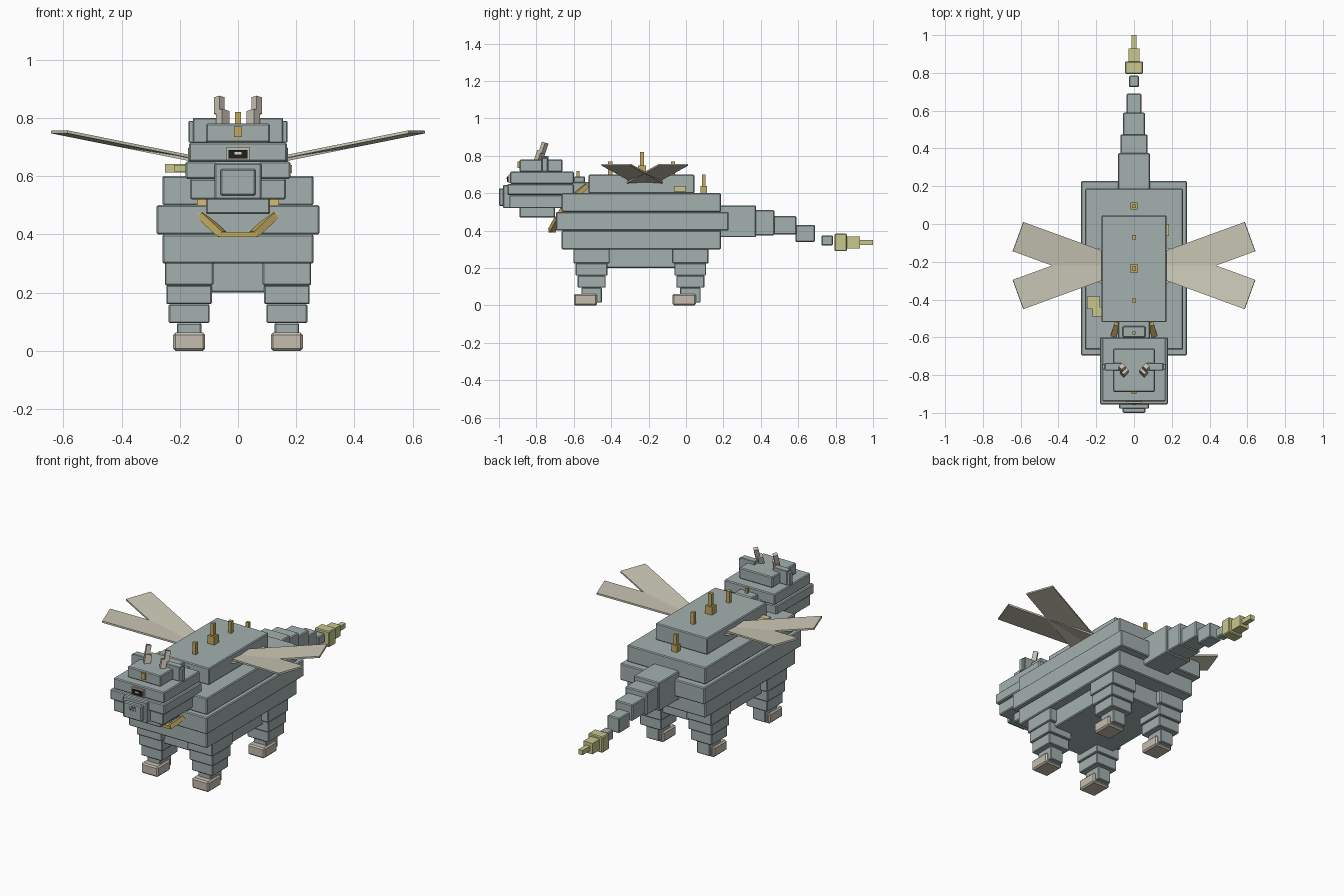
import bpy
from math import atan2, hypot, radians, cos, sin
from mathutils import Vector, Matrix

default_cube = bpy.data.objects.get("Cube")
if default_cube:
    bpy.data.objects.remove(default_cube)


def make_material(name, red, green, blue):
    material = bpy.data.materials.new(name)
    material.use_nodes = True
    colour = (red, green, blue, 1)
    material.diffuse_color = colour
    shader = material.node_tree.nodes["Principled BSDF"]
    shader.inputs["Base Color"].default_value = colour
    shader.inputs["Roughness"].default_value = .8
    return material


grey = make_material("grey_hide", .37, .44, .43)
beige = make_material("beige_horn", .56, .51, .43)
cream = make_material("cream_wing", .6, .58, .47)
pale_yellow = make_material("pale_yellow", .58, .57, .27)
gold = make_material("gold", .55, .41, .12)
black = make_material("black", .012, .014, .015)
ivory = make_material("ivory", .75, .7, .5)


def block(name, centre, size, material, bevel=0, turn=None):
    """One box, scaled, optionally turned and bevelled."""
    bpy.ops.mesh.primitive_cube_add(size=1)
    part = bpy.context.object
    part.name = name
    transform = Matrix.Translation(centre)
    if turn is not None:
        transform = transform @ turn.to_4x4()
    part.data.transform(transform @ Matrix.Diagonal((*size, 1)))
    part.data.materials.append(material)
    if bevel:
        modifier = part.modifiers.new("edge_bevel", "BEVEL")
        modifier.width = bevel
        modifier.segments = 1
    return part


def box(name, x, y, z, material, bevel=0):
    """Box from its low and high limits on each axis."""
    limits = (x, y, z)
    block(name, [(low + high) / 2 for low, high in limits],
          [high - low for low, high in limits], material, bevel)


def slab(name, half_width, y, z, material=grey, bevel=.005):
    """Box centred across the model."""
    box(name, (-half_width, half_width), y, z, material, bevel)


def strip(name, start, end, width, thickness, material):
    """Flat bar between two points, its width lying level."""
    start, end = Vector(start), Vector(end)
    along = (end - start).normalized()
    across = Vector((0, 0, 1)).cross(along).normalized()
    normal = along.cross(across)
    turn = Matrix((along, across, normal)).transposed()
    block(name, (start + end) / 2, ((end - start).length, width, thickness),
          material, turn=turn)


# Stepped body
front, rear = -.665, .187
slab("belly", .207, (-.57, .09), (.2, .31))
slab("lower_body", .26, (front, rear), (.3, .4))
slab("middle_body", .28, (front - .03, rear + .04), (.4, .5))
slab("upper_body", .26, (front, rear), (.5, .6))
slab("back_slab", .172, (-.52, .045), (.6, .7))

# Neck
slab("neck", .085, (-.61, -.51), (.54, .66))
slab("neck_ridge", .06, (-.6, -.54), (.65, .69))

# Stepped head
slab("jaw", .11, (-.89, -.7), (.47, .53))
slab("lower_head", .165, (-.945, -.61), (.52, .59))
slab("cheek_slab", .18, (-.955, -.6), (.59, .65))
slab("brow_slab", .168, (-.94, -.6), (.65, .715))
slab("crown", .11, (-.89, -.66), (.715, .78))
slab("snout", .08, (-.978, -.93), (.52, .645))
slab("snout_tip", .06, (-1, -.96), (.533, .625))
slab("nose", .02, (-1, -.99), (.583, .611), black, 0)

# Face ornament
slab("eye_frame", .04, (-.95, -.93), (.655, .7), beige, 0)
slab("eye", .032, (-.956, -.94), (.66, .69), black, 0)
slab("eye_glint", .012, (-.959, -.95), (.675, .683), ivory, 0)
slab("forehead_gem", .014, (-.9, -.88), (.735, .77), gold, 0)

# Tail segments: half width, y limits, z limits
for number, (half_width, y, z) in enumerate((
        (.085, (.18, .375), (.365, .535)),
        (.072, (.35, .473), (.375, .51)),
        (.057, (.46, .59), (.38, .477)),
        (.04, (.585, .69), (.34, .43)),
        (.027, (.725, .785), (.32, .375)))):
    slab(f"tail_segment_{number}", half_width, y, z)
slab("tail_club", .048, (.795, .86), (.29, .385), pale_yellow)
slab("tail_club_step", .03, (.86, .93), (.305, .37), pale_yellow, 0)
slab("tail_tip", .014, (.93, 1), (.322, .35), pale_yellow, 0)

# Spines along the back
for number, y in enumerate((-.405, -.07)):
    slab(f"back_spine_{number}", .011, (y - .011, y + .011), (.7, .77), gold, 0)
for name, y, z, height in (("tall", -.235, .7, .12), ("rear", .095, .6, .1)):
    base = height / 5.5
    slab(f"{name}_spine_base", base, (y - base, y + base),
         (z, z + height / 2.5), gold, 0)
    slab(f"{name}_spine", base / 2, (y - base / 2, y + base / 2),
         (z, z + height), gold, 0)
slab("neck_spine", .008, (-.585, -.569), (.68, .72), gold, 0)

# Legs: three steps, shin and hoof
for x, x_name in ((-.168, "right"), (.168, "left")):
    for y, y_name in ((-.505, "front"), (.023, "rear")):
        leg = f"{y_name}_{x_name}"
        for name, half_x, half_y, z in (
                ("thigh", .083, .097, (.225, .305)),
                ("knee", .078, .085, (.16, .225)),
                ("calf", .07, .075, (.095, .16)),
                ("shin", .042, .055, (.015, .095))):
            box(f"{leg}_{name}", (x - half_x, x + half_x),
                (y - half_y, y + half_y), z, grey, .004)
        box(f"{leg}_hoof", (x - .055, x + .055), (y - .095, y + .03),
            (0, .062), beige, .008)

# Paired parts
for side, side_name in ((-1, "right"), (1, "left")):
    # Forked wings, rising outwards
    for lean, blade_name in ((-1, "front"), (1, "rear")):
        angle = radians(20)
        root = Vector((side * .13, -.22 - lean * .023, .655))
        reach = .515
        tip = root + Vector((side * reach * cos(angle),
                             lean * reach * sin(angle), .097))
        strip(f"{side_name}_{blade_name}_wing", root, tip, .165, .01, cream)

    # Ears
    inner, outer = sorted((side * .06, side * .155))
    box(f"{side_name}_ear", (inner, outer), (-.775, -.735), (.715, .8), grey, .003)
    inner, outer = sorted((side * .145, side * .17))
    box(f"{side_name}_ear_tip", (inner, outer), (-.77, -.74), (.715, .79), grey, .003)

    # Horns in two leaning pieces
    twist = Matrix.Rotation(side * radians(45), 3, "Z")
    lean_back = Matrix.Rotation(radians(-18), 3, "X")
    block(f"{side_name}_horn_base", (side * .052, -.782, .798),
          (.03, .036, .055), beige, turn=lean_back @ twist)
    block(f"{side_name}_horn_tip", (side * .064, -.762, .842),
          (.026, .026, .06), beige, turn=lean_back @ twist)

    # Collar straps down from the neck
    path = [(side * .09, -.53, .64), (side * .125, -.65, .54),
            (side * .125, -.685, .465), (side * .055, -.72, .4)]
    for number, (start, end) in enumerate(zip(path, path[1:])):
        strip(f"{side_name}_collar_{number}", start, end, .03, .025, gold)
slab("collar_front", .065, (-.735, -.695), (.39, .408), gold, 0)

# Small side fittings
box("left_clasp", (.165, .185), (-.063, 0), (.61, .638), pale_yellow)
box("right_pouch", (-.25, -.18), (-.45, -.385), (.612, .642), pale_yellow)
box("right_pouch_step", (-.22, -.165), (-.49, -.44), (.615, .638), pale_yellow)
